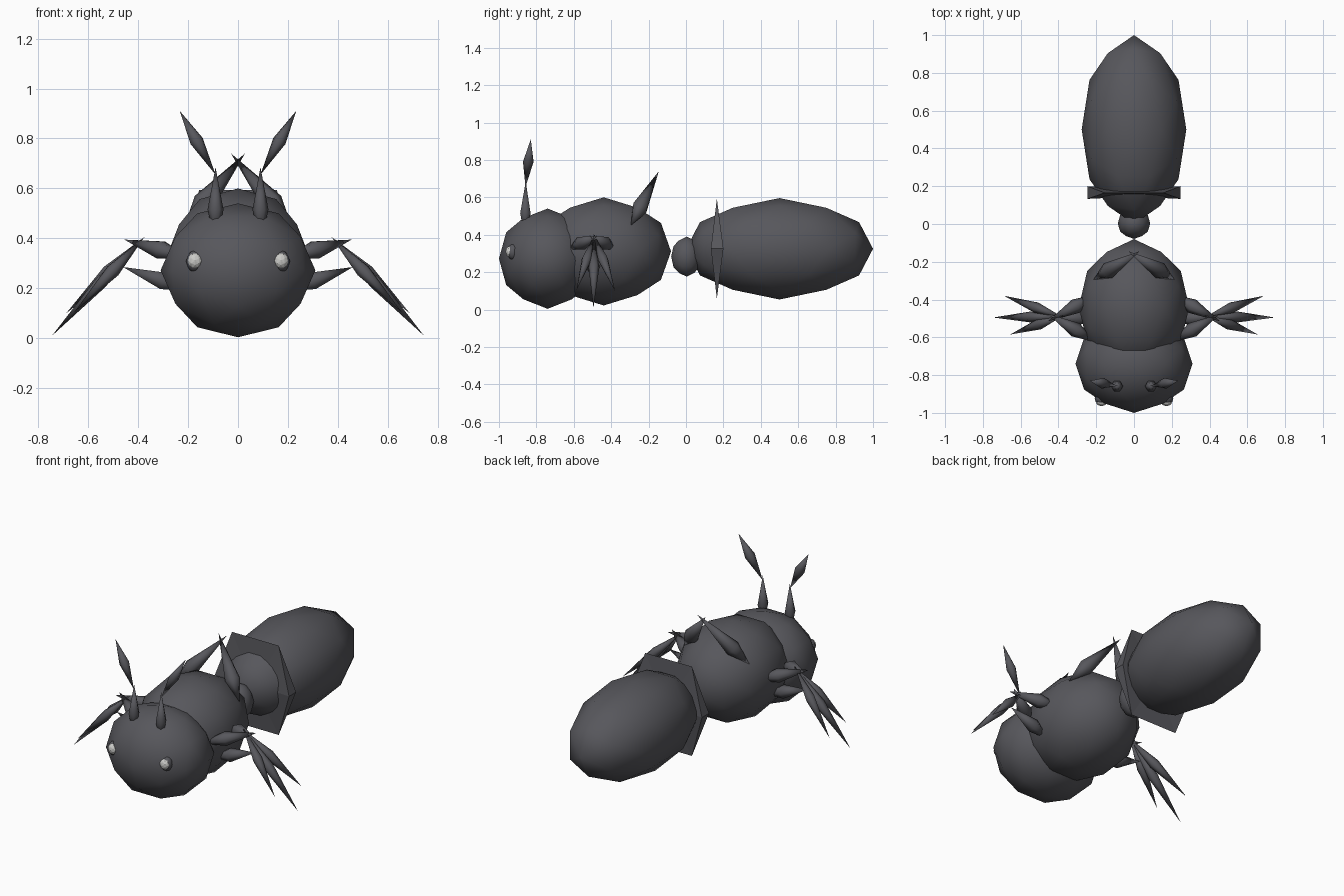
import bpy, bmesh, math
from mathutils import Vector

if "Cube" in bpy.data.objects:
    bpy.data.objects.remove(bpy.data.objects["Cube"])


def material(name, color):
    m = bpy.data.materials.new(name)
    m.diffuse_color = (*color, 1)
    m.use_nodes = True
    m.node_tree.nodes["Principled BSDF"].inputs["Base Color"].default_value = m.diffuse_color
    return m


SHELL = material("charcoal_shell", (0.095, 0.095, 0.107))
EYE = material("pale_grey_eye", (0.6, 0.6, 0.58))


def finish(name, bm, mat, smooth=True):
    bmesh.ops.recalc_face_normals(bm, faces=bm.faces[:])
    for f in bm.faces:
        f.smooth = smooth
    me = bpy.data.meshes.new(name)
    bm.to_mesh(me)
    bm.free()
    me.materials.append(mat)
    ob = bpy.data.objects.new(name, me)
    bpy.context.collection.objects.link(ob)
    return ob


def ball(name, center, radii, mat=SHELL, smooth=True):
    """Faceted 80-triangle ball aligned with the body axes."""
    phi = (1 + math.sqrt(5)) / 2
    points = set()
    for seed in ((0, phi, 1), (1, 0, 0), (phi, phi + 1, 1)):
        s = Vector(seed).normalized()
        for shift in range(3):
            p = [s[(i - shift) % 3] for i in range(3)]
            for sx in (-1, 1):
                for sy in (-1, 1):
                    for sz in (-1, 1):
                        points.add((round(p[0] * sx, 5) + 0.0,
                                    round(p[1] * sy, 5) + 0.0,
                                    round(p[2] * sz, 5) + 0.0))
    bm = bmesh.new()
    for p in sorted(points):
        bm.verts.new(p)
    bmesh.ops.convex_hull(bm, input=bm.verts[:])
    for v in bm.verts:
        v.co = [c + r * k for c, r, k in zip(center, radii, v.co)]
    return finish(name, bm, mat, smooth)


def spindle(name, a, b, radius, widest=0.5, sides=6):
    """Limb segment pointed at both ends."""
    a, b = Vector(a), Vector(b)
    turn = (b - a).to_track_quat('Z', 'Y')
    mid = a.lerp(b, widest)
    bm = bmesh.new()
    va, vb = bm.verts.new(a), bm.verts.new(b)
    ring = []
    for i in range(sides):
        t = 2 * math.pi * i / sides
        ring.append(bm.verts.new(
            mid + turn @ Vector((radius * math.cos(t), radius * math.sin(t), 0))))
    for i in range(sides):
        j = (i + 1) % sides
        bm.faces.new((va, ring[j], ring[i]))
        bm.faces.new((vb, ring[i], ring[j]))
    return finish(name, bm, SHELL)


# Body
ball("head", (0, -0.74, 0.272), (0.31, 0.26, 0.268))
ball("thorax", (0, -0.44, 0.311), (0.292, 0.36, 0.289))
ball("waist", (0, 0.003, 0.283), (0.086, 0.082, 0.107))
ball("abdomen", (0, 0.5, 0.325), (0.277, 0.5, 0.271))

# Hexagonal collar, thick at its side corners and thin at top and bottom
bm = bmesh.new()
top = [bm.verts.new((x, 0.165, 0.594)) for x in (-0.155, 0.155)]
low = [bm.verts.new((x, 0.165, 0.058)) for x in (-0.155, 0.155)]
rims = []
for y, yc in ((0.133, 0.145), (0.2, 0.187)):
    left = bm.verts.new((-0.246, y, 0.326))
    right = bm.verts.new((0.246, y, 0.326))
    hub = bm.verts.new((0, yc, 0.326))
    loop = [left, top[0], top[1], right, low[1], low[0]]
    for i in range(6):
        bm.faces.new((hub, loop[i], loop[(i + 1) % 6]))
    rims.append((left, right))
for k in (0, 1):
    bm.faces.new((rims[0][k], top[k], rims[1][k]))
    bm.faces.new((rims[0][k], rims[1][k], low[k]))
finish("collar", bm, SHELL, smooth=False)

# Paired parts
for side, s in (("left", -1), ("right", 1)):
    # Eyes
    ball(side + "_eye_socket", (s * 0.172, -0.925, 0.308), (0.036, 0.032, 0.044))
    ball(side + "_eye", (s * 0.172, -0.94, 0.31), (0.03, 0.025, 0.032), EYE, False)
    # Antennae
    spindle(side + "_antenna_base", (s * 0.09, -0.86, 0.37),
            (s * 0.09, -0.857, 0.685), 0.032, 0.46)
    spindle(side + "_antenna_tip", (s * 0.09, -0.858, 0.655),
            (s * 0.233, -0.83, 0.91), 0.029, 0.53)
    # Back spine, leaning across the middle
    spindle(side + "_back_spine", (s * 0.215, -0.295, 0.45),
            (s * -0.028, -0.145, 0.74), 0.045, 0.32)
    # Legs: base, knee end, shin start, foot
    legs = {
        "front": ((0.19, -0.63, 0.32), (0.455, -0.475, 0.395),
                  (0.375, -0.485, 0.405), (0.655, -0.585, 0.105)),
        "middle": ((0.17, -0.5, 0.185), (0.46, -0.495, 0.285),
                   (0.385, -0.49, 0.4), (0.745, -0.495, 0.01)),
        "rear": ((0.19, -0.37, 0.32), (0.455, -0.515, 0.395),
                 (0.375, -0.495, 0.405), (0.688, -0.38, 0.1)),
    }
    for leg, joints in legs.items():
        a, b, c, d = [(s * x, y, z) for x, y, z in joints]
        spindle(f"{side}_{leg}_thigh", a, b, 0.04, 0.45)
        spindle(f"{side}_{leg}_shin", c, d, 0.029, 0.45)
